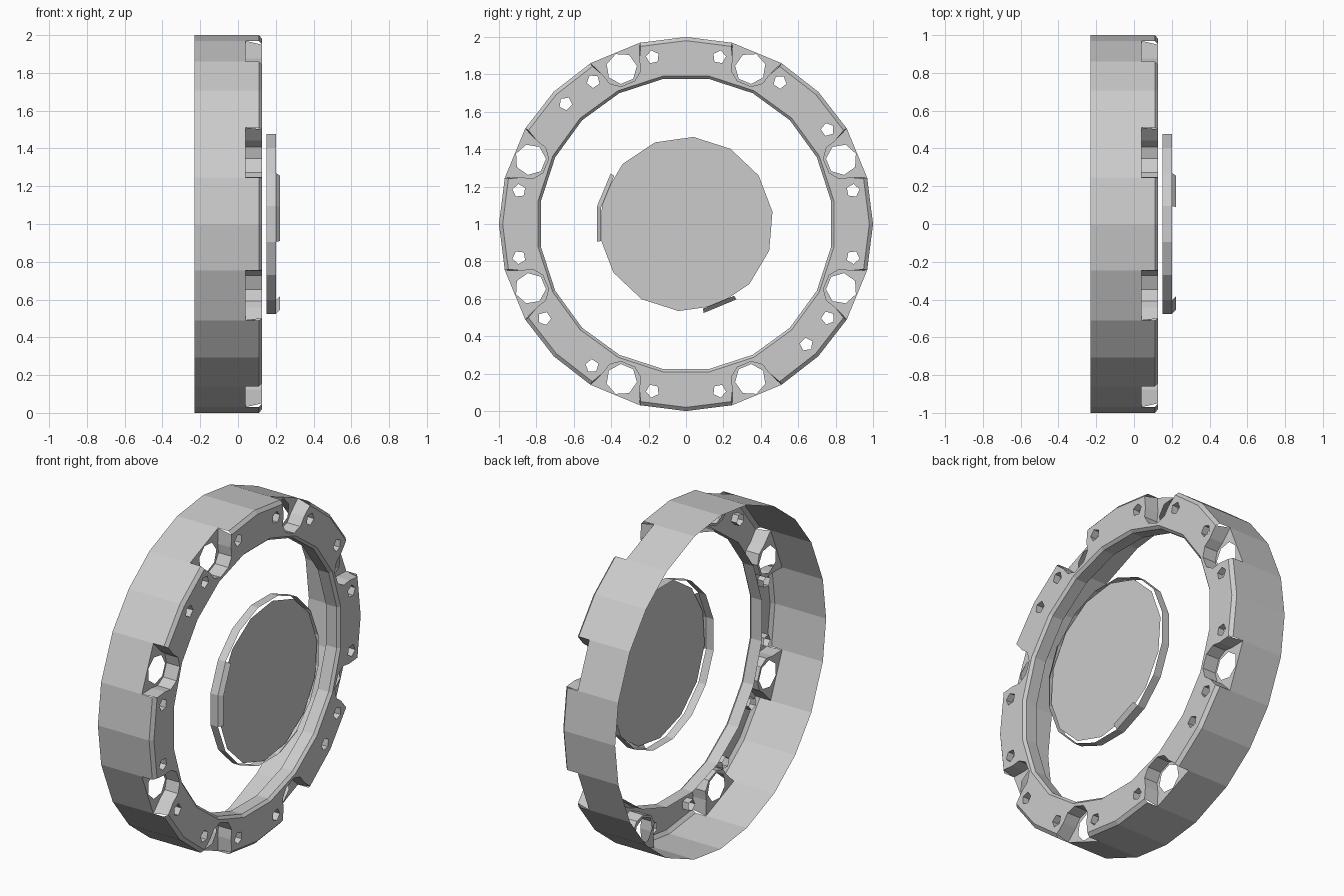
import bpy, bmesh
from math import sin, cos, radians, atan2, hypot

if "Cube" in bpy.data.objects:
    bpy.data.objects.remove(bpy.data.objects["Cube"])

def P(x, r, a):
    """Point at axial x, radius r, angle a (degrees) about the hub axis."""
    return (x, r * cos(radians(a)), 1 + r * sin(radians(a)))

def finish(bm, name):
    bmesh.ops.remove_doubles(bm, verts=bm.verts, dist=0.0005)
    bmesh.ops.recalc_face_normals(bm, faces=bm.faces)
    me = bpy.data.meshes.new(name)
    bm.to_mesh(me)
    bm.free()
    ob = bpy.data.objects.new(name, me)
    bpy.context.collection.objects.link(ob)

def strip(bm, a, b, closed=True):
    """Quads between two matching rows of points."""
    va, vb = [bm.verts.new(p) for p in a], [bm.verts.new(p) for p in b]
    n = len(a)
    for i in range(n if closed else n - 1):
        j = (i + 1) % n
        bm.faces.new((va[i], va[j], vb[j], vb[i]))

def fill(bm, loops):
    """Flat face bounded by the first loop, with the others as holes."""
    edges = []
    for loop in loops:
        vs = [bm.verts.new(p) for p in loop]
        edges += [bm.edges.new((vs[i - 1], vs[i])) for i in range(len(vs))]
    bmesh.ops.triangle_fill(bm, edges=edges, use_beauty=True, normal=(1, 0, 0))

def circle(x, r, n, start=0.0):
    return [P(x, r, start + 360 * i / n) for i in range(n)]

def small_circle(x, rc, a, r, n):
    """Little polygon centred on radius rc at angle a."""
    _, cy, cz = P(0, rc, a)
    return [(x, cy + r * cos(radians(a + 360 * i / n)),
             cz + r * sin(radians(a + 360 * i / n))) for i in range(n)]

HALF = 8.2                       # half angle of a rim notch
FLOOR, RIM, FACE, BACK = 0.04, 0.11, 0.128, -0.23
notches = [22.5 + 45 * k for k in range(8)]
U = [(0.905, -0.105), (0.85, -0.09), (0.812, -0.04),
     (0.812, 0.04), (0.85, 0.09), (0.905, 0.105)]

def pocket(x, a):
    return [P(x, hypot(r, t), a + radians(1) ** -1 * atan2(t, r)) for r, t in U]

# ring shell: open-backed outer wall, notched front plate, inner lip
bm = bmesh.new()
angles = [n + d for n in notches for d in (-HALF, HALF, 22.5)]
strip(bm, [P(BACK, 1, a) for a in angles], [P(FLOOR, 1, a) for a in angles])
outline = []
for n in notches:
    lo, hi = n - HALF, n + HALF
    rim = [hi, n + 22.5, n + 45 - HALF]
    strip(bm, [P(FLOOR, 1, a) for a in rim], [P(RIM, 1, a) for a in rim], False)
    strip(bm, [P(RIM, 1, a) for a in rim], [P(FACE, 0.98, a) for a in rim], False)
    # notch pocket walls and floor with its bolt hole
    top = [P(FACE, 0.98, lo)] + pocket(FACE, n) + [P(FACE, 0.98, hi)]
    low = [P(FLOOR, 1, lo)] + pocket(FLOOR, n) + [P(FLOOR, 1, hi)]
    strip(bm, top, low, False)
    fill(bm, [low, small_circle(FLOOR, 0.9, n, 0.083, 7)])
    outline += top + [P(FACE, 0.98, n + 22.5)]

# small holes through the front plate
hole_angles = [b + s * 11.3 for b in (0, 90, 180, 270) for s in (-1, 1)]
hole_angles += [33.7, 56.5, 123, 135, 213.7, 236.5, 315, 326.5]
fill(bm, [outline, circle(FACE, 0.80, 20, 9)]
     + [small_circle(FACE, 0.91, a, 0.036, 5) for a in hole_angles])
for a in hole_angles:
    strip(bm, small_circle(FACE, 0.91, a, 0.036, 5),
          small_circle(FACE - 0.04, 0.91, a, 0.036, 5))

# inner lip
lip = [(FACE, 0.80), (0.112, 0.785), (FLOOR, 0.785)]
for (x0, r0), (x1, r1) in zip(lip, lip[1:]):
    strip(bm, circle(x0, r0, 20, 9), circle(x1, r1, 20, 9))
finish(bm, "wheel_ring")

# thin band around the centre cap, with a partial raised lip
bm = bmesh.new()
strip(bm, circle(0.15, 0.485, 16, 11.25), circle(0.20, 0.485, 16, 11.25))
for arc in ([146.25, 168.75, 191.25], [281.25, 303.75]):
    strip(bm, [P(0.20, 0.485, a) for a in arc],
          [P(0.222, 0.462, a) for a in arc], False)
finish(bm, "cap_band")

# flat centre cap
bm = bmesh.new()
bm.faces.new([bm.verts.new(p) for p in circle(0.2, 0.467, 14, 8)])
finish(bm, "centre_cap")
